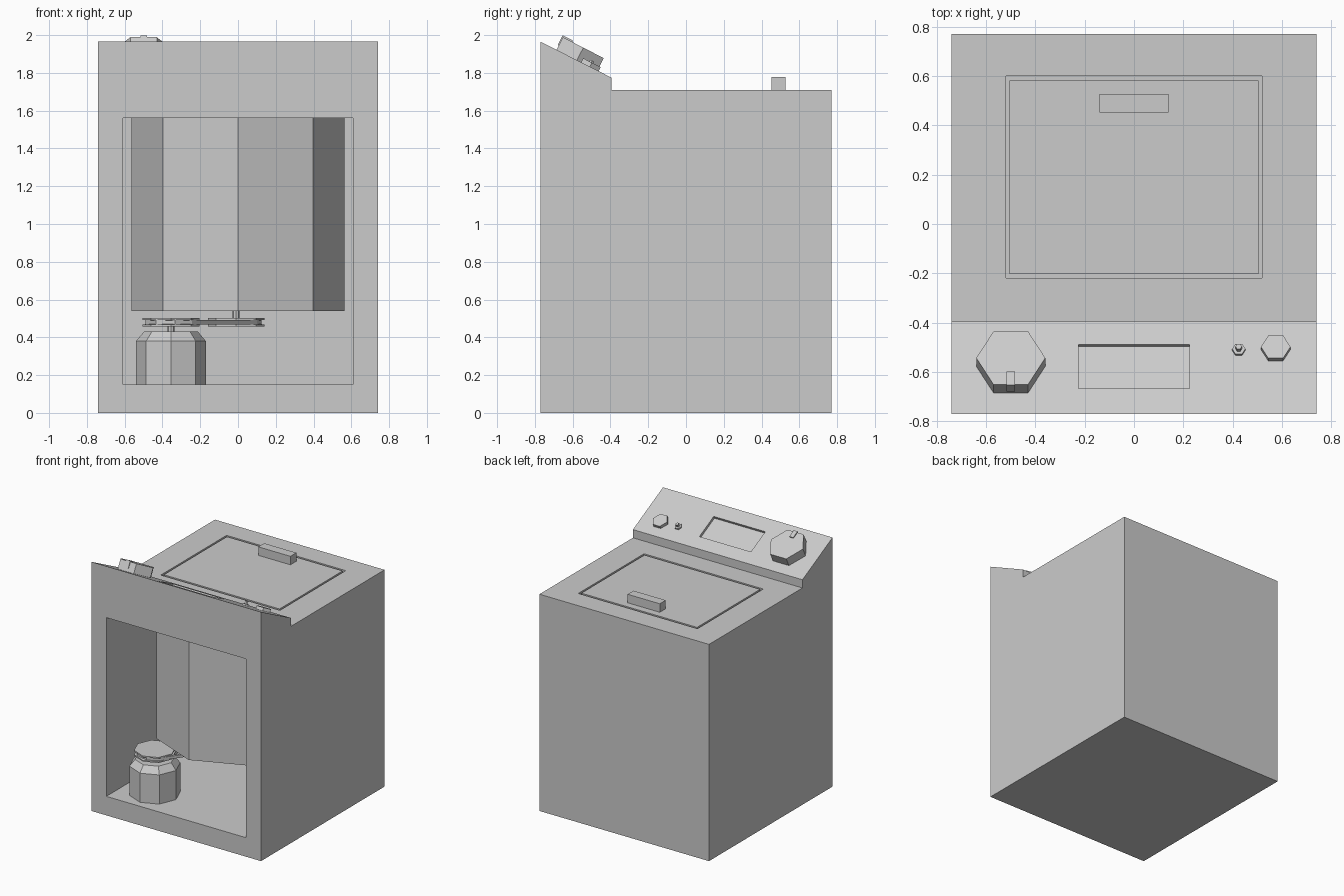
import bpy, bmesh, math
from mathutils import Matrix, Vector

if "Cube" in bpy.data.objects:
    bpy.data.objects.remove(bpy.data.objects["Cube"])


def make(name, verts, faces, matrix=None):
    me = bpy.data.meshes.new(name)
    me.from_pydata(verts, [], faces)
    bm = bmesh.new()
    bm.from_mesh(me)
    if matrix:
        bm.transform(matrix)
    bmesh.ops.recalc_face_normals(bm, faces=bm.faces)
    bm.to_mesh(me)
    bm.free()
    ob = bpy.data.objects.new(name, me)
    bpy.context.collection.objects.link(ob)
    return ob


def prism(name, pts, x0, x1):
    """Extrude a (y, z) outline along x."""
    n = len(pts)
    verts = [(x, y, z) for x in (x0, x1) for y, z in pts]
    faces = [list(range(n)), list(range(n, 2 * n))]
    faces += [(i, (i + 1) % n, n + (i + 1) % n, n + i) for i in range(n)]
    return make(name, verts, faces)


def box(name, x, y, z, matrix=None):
    verts = [(a, b, c) for a in x for b in y for c in z]
    faces = [(0, 1, 3, 2), (4, 5, 7, 6), (0, 1, 5, 4),
             (2, 3, 7, 6), (0, 2, 6, 4), (1, 3, 7, 5)]
    return make(name, verts, faces, matrix)


def lathe(name, profile, n, matrix):
    """Turn an (r, z) profile into an n-sided solid."""
    verts = [(r * math.cos(math.tau * i / n), r * math.sin(math.tau * i / n), z)
             for r, z in profile for i in range(n)]
    faces = [list(range(n)), list(range(len(verts) - n, len(verts)))]
    for k in range(len(profile) - 1):
        for i in range(n):
            j = (i + 1) % n
            faces.append((k * n + i, k * n + j, k * n + n + j, k * n + n + i))
    return make(name, verts, faces, matrix)


def cut(target, cutter):
    mod = target.modifiers.new("cut", "BOOLEAN")
    mod.operation = "DIFFERENCE"
    mod.solver = "EXACT"
    mod.object = cutter
    bpy.context.view_layer.objects.active = target
    bpy.ops.object.modifier_apply(modifier=mod.name)
    bpy.data.objects.remove(cutter, do_unlink=True)


def move(x, y, z=0):
    return Matrix.Translation((x, y, z))


# sloped control panel frame: local z is the panel normal
SLOPE = math.atan2(0.19, 0.37)


def on_panel(x, y):
    z = 1.96 - (y + 0.77) * math.tan(SLOPE)
    return move(x, y, z) @ Matrix.Rotation(-SLOPE, 4, "X")


# cabinet with service opening, lid pocket and display recess
cabinet = prism("cabinet", [(-0.77, 0), (0.77, 0), (0.77, 1.71), (-0.395, 1.71),
                            (-0.395, 1.775), (-0.77, 1.965)], -0.74, 0.74)
cut(cabinet, box("cavity_cutter", (-0.61, 0.61), (-0.9, 0.64), (0.15, 1.56)))
cut(cabinet, box("lid_cutter", (-0.52, 0.52), (-0.22, 0.6), (1.685, 1.8)))
cut(cabinet, box("display_cutter", (-0.225, 0.225), (-0.1, 0.1), (-0.015, 0.1),
                 on_panel(0, -0.58)))

# lid and handle
box("lid", (-0.505, 0.505), (-0.203, 0.583), (1.68, 1.71))
box("lid_handle", (-0.14, 0.14), (0.453, 0.527), (1.7, 1.777))

# dial with pointer, button and indicator lamp
dial = on_panel(-0.5, -0.58)
lathe("dial", [(0.14, -0.005), (0.14, 0.08)], 6, dial)
box("dial_pointer", (-0.017, 0.017), (-0.127, -0.065), (0.03, 0.088), dial)
lathe("button", [(0.06, -0.005), (0.06, 0.03)], 6, on_panel(0.575, -0.512))
lamp = on_panel(0.425, -0.515)
lathe("lamp_base", [(0.027, -0.005), (0.027, 0.018)], 6, lamp)
lathe("lamp_tip", [(0.013, 0.01), (0.013, 0.04)], 6, lamp)

# drum and motor
TUB, MOTOR = Vector((0, -0.05)), Vector((-0.355, -0.53))
AXLE = Vector((-0.01, -0.05))
lathe("drum", [(0.563, 0.54), (0.563, 1.565)], 8, move(*TUB))
lathe("motor", [(0.185, 0.145), (0.185, 0.38), (0.143, 0.43)], 8, move(*MOTOR))

# shafts and grooved pulleys
groove = [(0.15, 0.458), (0.15, 0.468), (0.12, 0.471),
          (0.12, 0.489), (0.15, 0.492), (0.15, 0.502)]
for label, c, z in (("motor", MOTOR, (0.425, 0.465)), ("drum", AXLE, (0.495, 0.545))):
    lathe(label + "_shaft", [(0.018, z[0]), (0.018, z[1])], 8, move(*c))
    lathe(label + "_pulley", groove, 8, move(*c))

# drive belt around both pulleys
d = AXLE - MOTOR
heading = math.atan2(d.y, d.x)


def loop(r):
    pts = []
    for c, start in ((AXLE, -math.pi / 2), (MOTOR, math.pi / 2)):
        for i in range(5):
            a = heading + start + i * math.pi / 4
            pts.append((c.x + r * math.cos(a), c.y + r * math.sin(a)))
    return pts


rings = [(loop(0.136), 0.469), (loop(0.136), 0.491), (loop(0.118), 0.491), (loop(0.118), 0.469)]
verts = [(x, y, z) for pts, z in rings for x, y in pts]
faces = [(k * 10 + i, k * 10 + (i + 1) % 10,
          (k + 1) % 4 * 10 + (i + 1) % 10, (k + 1) % 4 * 10 + i)
         for k in range(4) for i in range(10)]
make("drive_belt", verts, faces)
